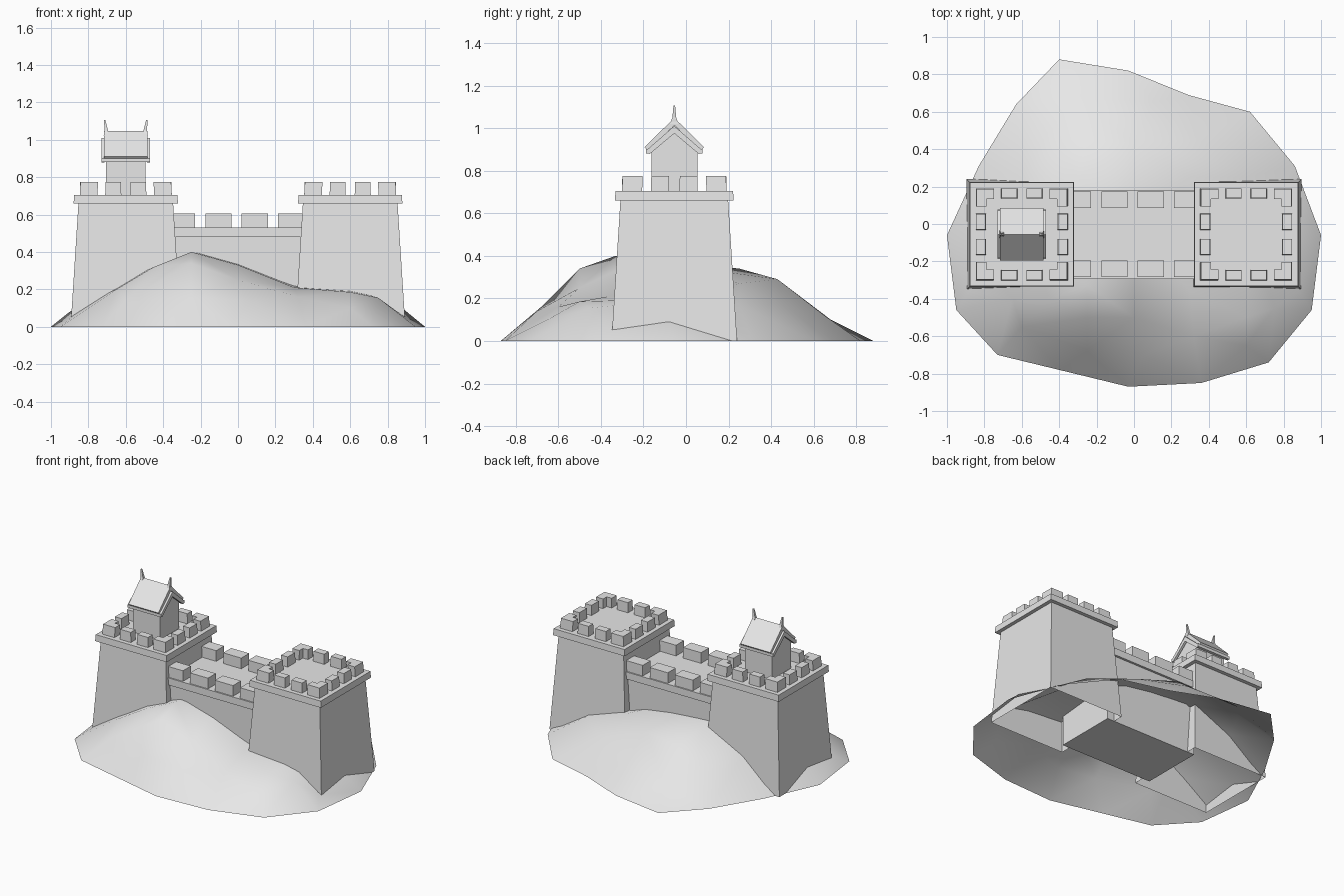
import bpy, bmesh
from mathutils import Vector
from mathutils.geometry import delaunay_2d_cdt

if "Cube" in bpy.data.objects:
    bpy.data.objects.remove(bpy.data.objects["Cube"])

stone = bpy.data.materials.new("grey stone")
stone.use_nodes = True
GREY = (0.8, 0.8, 0.8, 1)
stone.diffuse_color = GREY
stone.node_tree.nodes["Principled BSDF"].inputs["Base Color"].default_value = GREY

CY = -0.055      # depth of the castle's long axis
TOWER_X = 0.6


def finish(name, bm):
    mesh = bpy.data.meshes.new(name)
    bmesh.ops.recalc_face_normals(bm, faces=bm.faces)
    bm.to_mesh(mesh)
    bm.free()
    mesh.materials.append(stone)
    obj = bpy.data.objects.new(name, mesh)
    bpy.context.collection.objects.link(obj)
    return obj


def loft(bm, lower, upper, bottom=True):
    """Join two matching outlines of 3D points into a solid."""
    a = [bm.verts.new(p) for p in lower]
    b = [bm.verts.new(p) for p in upper]
    n = len(a)
    for i in range(n):
        j = (i + 1) % n
        bm.faces.new((a[i], a[j], b[j], b[i]))
    bm.faces.new(b)
    if bottom:
        bm.faces.new(a[::-1])


def rect(cx, cy, hx, hy, z):
    return [(cx + sx * hx, cy + sy * hy, z)
            for sx, sy in ((-1, -1), (1, -1), (1, 1), (-1, 1))]


def block(bm, cx, cy, hx, hy, z0, z1, taper=0.0, bottom=True):
    loft(bm, rect(cx, cy, hx, hy, z0), rect(cx, cy, hx - taper, hy - taper, z1), bottom)


def along_x(bm, profile, x0, x1):
    loft(bm, [(x0, CY + y, z) for y, z in profile], [(x1, CY + y, z) for y, z in profile])


# Towers: battered shaft, overhanging ledge, corner and middle merlons
def tower(side, cx):
    bm = bmesh.new()
    block(bm, cx, CY, 0.295, 0.295, 0, 0.66, 0.042, bottom=False)
    finish(side + "_tower_shaft", bm)

    bm = bmesh.new()
    block(bm, cx, CY, 0.279, 0.279, 0.66, 0.705, 0.003)
    finish(side + "_tower_ledge", bm)

    bm = bmesh.new()
    out, arm, thick, low, high = 0.246, 0.095, 0.055, 0.705, 0.775
    ell = [(out, out), (out - arm, out), (out - arm, out - thick),
           (out - thick, out - thick), (out - thick, out - arm), (out, out - arm)]
    for sx in (-1, 1):
        for sy in (-1, 1):
            loft(bm, *[[(cx + sx * x * k, CY + sy * y * k, z) for x, y in ell]
                       for z, k in ((low, 1), (high, 0.985))])
        for m in (-1, 1):
            mid = out - thick / 2
            block(bm, cx + m * 0.067, CY + sx * mid, 0.043, thick / 2, low, high, 0.002)
            block(bm, cx + sx * mid, CY + m * 0.067, thick / 2, 0.043, low, high, 0.002)
    finish(side + "_tower_merlons", bm)


tower("right", -TOWER_X)
tower("left", TOWER_X)

# Curtain wall between the towers, with a walkway and two rows of merlons
bm = bmesh.new()
block(bm, 0, CY, 0.36, 0.222, 0, 0.48)
finish("curtain_wall", bm)
bm = bmesh.new()
block(bm, 0, CY, 0.345, 0.238, 0.48, 0.53)
finish("wall_walkway", bm)
bm = bmesh.new()
for i in range(4):
    for s in (-1, 1):
        block(bm, -0.3 + i * 0.195, CY + s * 0.185, 0.07, 0.044, 0.53, 0.605)
finish("wall_merlons", bm)

# Watch house on the right tower
bm = bmesh.new()
along_x(bm, [(-0.108, 0.7), (0.108, 0.7), (0.108, 0.92), (0, 1.02), (-0.108, 0.92)],
        -0.705, -0.495)
finish("house_walls", bm)


def chevron(ridge, eave_y, eave_z, drop):
    inset = drop * 0.45
    return [(-eave_y, eave_z), (0, ridge), (eave_y, eave_z),
            (eave_y - inset, eave_z - drop / 2), (0, ridge - drop),
            (inset - eave_y, eave_z - drop / 2)]


bm = bmesh.new()
along_x(bm, chevron(1.048, 0.14, 0.91, 0.035), -0.716, -0.484)
finish("house_roof", bm)
bm = bmesh.new()
for x in (-0.73, -0.486):
    along_x(bm, chevron(1.01, 0.132, 0.895, 0.035), x, x + 0.016)
finish("gable_boards", bm)
bm = bmesh.new()
for s in (-1, 1):
    along_x(bm, [(s * 0.112, 0.88), (s * 0.132, 0.88), (s * 0.132, 0.9), (s * 0.112, 0.9)],
            -0.73, -0.47)
finish("eave_beams", bm)

# Horned finials at both ends of the ridge
bm = bmesh.new()
for s in (-1, 1):
    rings = [rect(-TOWER_X + s * x, CY, hx, hy, z) for x, hx, hy, z in
             ((0.106, 0.012, 0.02, 1.02), (0.104, 0.009, 0.009, 1.05), (0.113, 0.004, 0.004, 1.105))]
    loft(bm, rings[0], rings[1])
    loft(bm, rings[1], rings[2])
finish("ridge_horns", bm)

# Hill: open shell over a ground outline and a few spot heights
outline = [(-.4, .88), (-.03, .82), (.29, .69), (.62, .6), (.86, .31), (1, -.06),
           (.95, -.46), (.72, -.74), (.36, -.85), (-.03, -.87), (-.4, -.78),
           (-.73, -.7), (-.95, -.46), (-1, -.06), (-.83, .31), (-.63, .64)]
spots = [(-.25, -.33, .4), (-.25, -.5, .34), (-.25, -.68, .16), (-.45, -.4, .32),
         (-.65, -.4, .2), (-.6, -.55, .14), (-.88, -.36, .06), (-.9, -.08, .08),
         (0, -.33, .33), (0, -.5, .25), (.05, -.7, .14), (.3, -.36, .21),
         (.32, -.6, .16), (.6, -.5, .185), (.75, -.45, .155), (.6, -.65, .1),
         (.88, -.36, .06), (.89, -.08, .09), (-.3, .25, .34), (0, .43, .29),
         (.3, .25, .27), (.6, .25, .17), (-.6, .25, .2), (-.25, .45, .27),
         (.35, .45, .17), (-.45, .5, .18), (-.3, .68, .1), (.1, .65, .12),
         (0, 0, .35), (.6, 0, .2), (-.6, 0, .25)]
points = [(x, y, 0) for x, y in outline] + spots
count = len(outline)
ring = [(i, (i + 1) % count) for i in range(count)]
flat, _, faces, origin, _, _ = delaunay_2d_cdt(
    [Vector(p[:2]) for p in points], ring, [], 1, 1e-5)
bm = bmesh.new()
verts = [bm.verts.new((v.x, v.y, points[o[0]][2])) for v, o in zip(flat, origin)]
for f in faces:
    bm.faces.new([verts[i] for i in f])
hill = finish("hill", bm)
for face in hill.data.polygons:
    face.use_smooth = True
if sum(p.normal.z for p in hill.data.polygons) < 0:
    hill.data.flip_normals()
